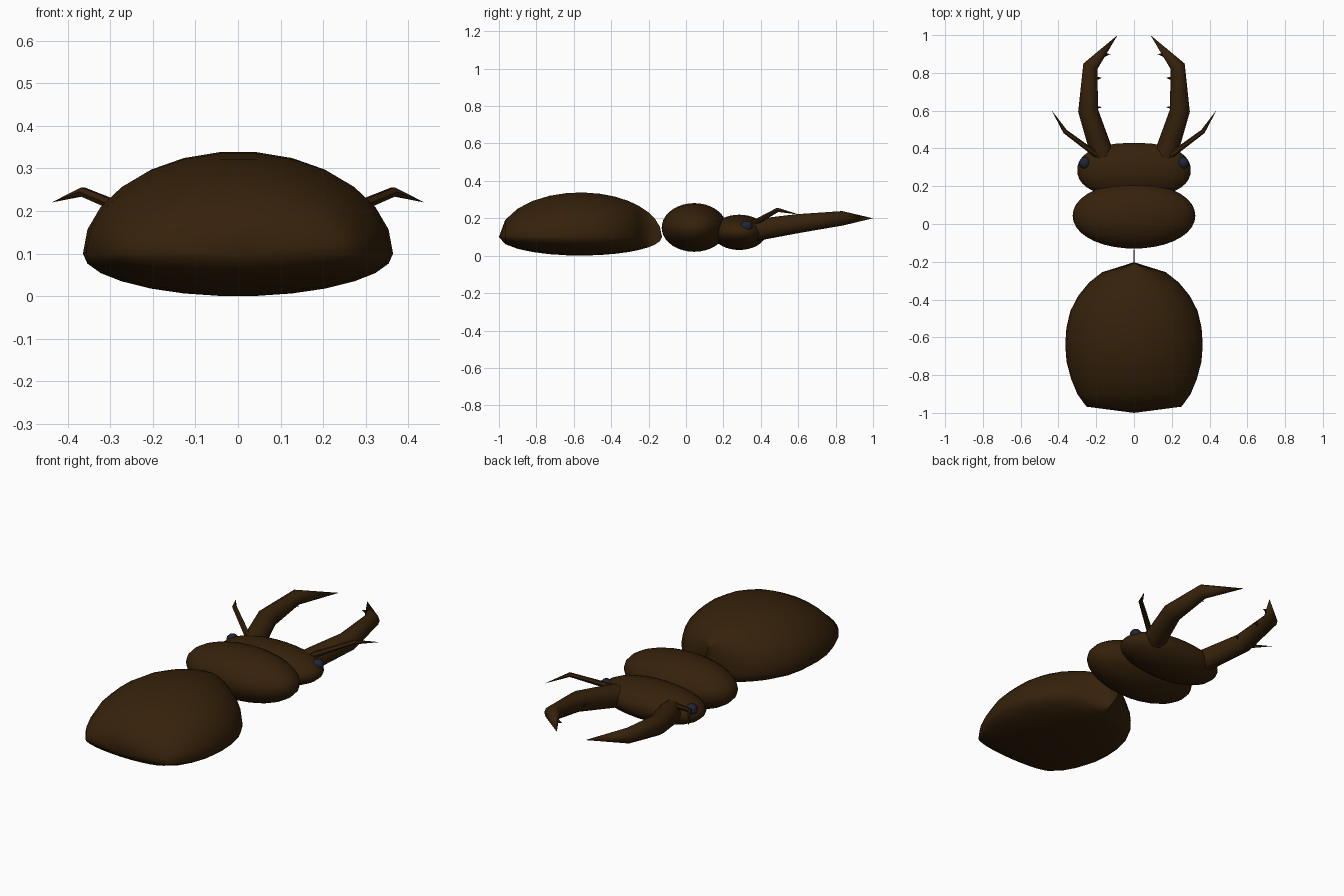
import bpy, bmesh, math
from mathutils import Vector

if "Cube" in bpy.data.objects:
    bpy.data.objects.remove(bpy.data.objects["Cube"], do_unlink=True)


def material(name, color):
    m = bpy.data.materials.new(name)
    m.use_nodes = True
    m.diffuse_color = color
    bsdf = m.node_tree.nodes["Principled BSDF"]
    bsdf.inputs["Base Color"].default_value = color
    bsdf.inputs["Roughness"].default_value = 0.6
    return m


brown = material("dark brown shell", (0.036, 0.0155, 0.0032, 1))
navy = material("dark navy eye", (0.015, 0.018, 0.035, 1))


def loft(name, rings, mat, angle):
    """Skin a list of equal rings; a ring of one point closes to a tip."""
    bm = bmesh.new()
    loops = [[bm.verts.new(p) for p in ring] for ring in rings]
    for a, b in zip(loops, loops[1:]):
        n = max(len(a), len(b))
        for i in range(n):
            j = (i + 1) % n
            corners = [a[i % len(a)], a[j % len(a)], b[j % len(b)], b[i % len(b)]]
            bm.faces.new(list(dict.fromkeys(corners)))
    for end in (loops[0], loops[-1]):
        if len(end) > 2:
            bm.faces.new(end)
    bmesh.ops.recalc_face_normals(bm, faces=bm.faces)
    mesh = bpy.data.meshes.new(name)
    bm.to_mesh(mesh)
    bm.free()
    mesh.materials.append(mat)
    obj = bpy.data.objects.new(name, mesh)
    bpy.context.collection.objects.link(obj)
    bpy.ops.object.select_all(action="DESELECT")
    obj.select_set(True)
    bpy.context.view_layer.objects.active = obj
    bpy.ops.object.shade_smooth_by_angle(angle=math.radians(angle))


def oval(half_width, half_length, power, end, stacks=16):
    """Rounded outline as (distance along y, half width) pairs."""
    limit = math.asin(end)
    outline = []
    for k in range(stacks + 1):
        t = math.sin(-limit + 2 * limit * k / stacks)
        outline.append((half_length * t, half_width * (1 - abs(t) ** power) ** (1 / power)))
    return outline


def body(name, center, half_length, up, down, outline, mat=brown, sides=26):
    """Body segment along y: given width outline, elliptical height above and below."""
    c = Vector(center)
    rings = [[c - Vector((0, half_length, 0))]]
    for y, w in outline:
        h = math.sqrt(1 - (y / half_length) ** 2)
        ring = []
        for i in range(sides):
            a = math.tau * i / sides
            s = math.sin(a)
            ring.append(c + Vector((w * math.cos(a), y, h * s * (up if s > 0 else down))))
        rings.append(ring)
    rings.append([c + Vector((0, half_length, 0))])
    loft(name, rings, mat, 80)


def tube(name, path, sides=10):
    """Tapered tube through (x, y, z, radius) points; radius 0 makes a tip."""
    pts = [Vector(p[:3]) for p in path]
    rings = []
    for i, p in enumerate(path):
        if p[3] == 0:
            rings.append([pts[i]])
            continue
        before, after = pts[max(i - 1, 0)], pts[min(i + 1, len(pts) - 1)]
        d = (after - before).normalized()
        across = d.cross(Vector((0, 0, 1))).normalized()
        lift = across.cross(d)
        rings.append([pts[i] + p[3] * (across * math.cos(math.tau * k / sides)
                                       + lift * math.sin(math.tau * k / sides))
                      for k in range(sides)])
    loft(name, rings, brown, 50)


# Abdomen: broad at the back, pinched at the front into a thin upright keel
abdomen_y = -0.564
abdomen_outline = [(-0.967, 0.252), (-0.9, 0.3), (-0.82, 0.333), (-0.73, 0.357),
                   (-0.64, 0.364), (-0.55, 0.358), (-0.46, 0.337), (-0.38, 0.295),
                   (-0.31, 0.238), (-0.255, 0.168), (-0.203, 0.002), (-0.165, 0.002),
                   (-0.14, 0.002)]
body("abdomen", (0, abdomen_y, 0.1), 0.436, 0.24, 0.1,
     [(y - abdomen_y, w) for y, w in abdomen_outline])

# Thorax and head
body("thorax", (0, 0.044, 0.15), 0.174, 0.132, 0.13, oval(0.325, 0.174, 2.05, 0.99))
body("head", (0, 0.285, 0.125), 0.145, 0.095, 0.095, oval(0.3, 0.145, 2.3, 0.975))

# Paired parts
for side, sx in (("left", 1), ("right", -1)):
    def place(points):
        return [(sx * p[0],) + p[1:] for p in points]

    body(side + "_eye", (sx * 0.26, 0.323, 0.157), 0.032, 0.03, 0.03,
         oval(0.03, 0.032, 2, 0.97, 8), navy, 12)
    tube(side + "_mandible", place([(0.155, 0.33, 0.13, 0.06), (0.175, 0.39, 0.14, 0.06),
                                    (0.243, 0.6, 0.172, 0.053), (0.231, 0.835, 0.2, 0.04),
                                    (0.087, 1.0, 0.2, 0)]))
    tube(side + "_antenna", place([(0.19, 0.36, 0.172, 0.016), (0.365, 0.49, 0.245, 0.012),
                                   (0.438, 0.605, 0.22, 0)]), 6)
    # Small teeth on the inner edge of the mandible
    teeth = [(0.196, 0.615, 0.175), (0.195, 0.77, 0.19), (0.15, 0.895, 0.2)]
    for n, (x, y, z) in enumerate(teeth, 1):
        tube(f"{side}_tooth_{n}", place([(x + 0.015, y, z, 0.014),
                                         (x - 0.025, y + 0.004, z, 0)]), 6)
